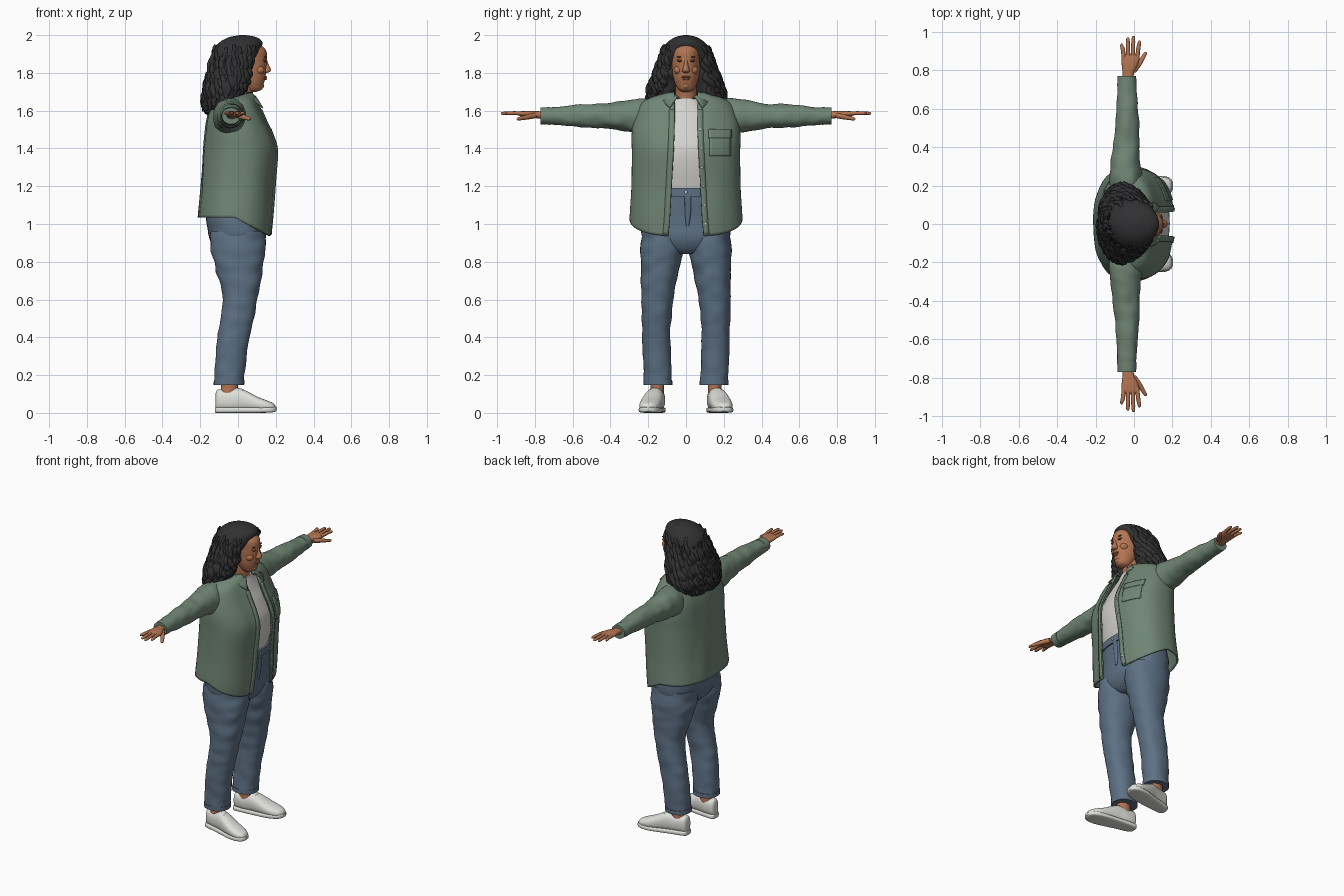
import bpy, bmesh, math, random
from mathutils import Vector, noise

random.seed(4)
if "Cube" in bpy.data.objects:
    bpy.data.objects.remove(bpy.data.objects["Cube"])


def material(name, r, g, b):
    m = bpy.data.materials.new(name)
    m.use_nodes = True
    m.diffuse_color = (r, g, b, 1)
    shader = next(n for n in m.node_tree.nodes if n.type == "BSDF_PRINCIPLED")
    shader.inputs["Base Color"].default_value = (r, g, b, 1)
    shader.inputs["Roughness"].default_value = 0.8
    return m


GREEN = material("sage green cloth", .16, .235, .175)
DENIM = material("blue denim", .11, .165, .235)
SKIN = material("brown skin", .46, .18, .085)
HAIR = material("black hair", .03, .03, .032)
WHITE = material("white leather", .74, .74, .7)
SHIRT = material("off white cotton", .66, .65, .62)
LIPS = material("rose brown lips", .33, .11, .07)


def finish(obj, mat, angle=50):
    obj.data.materials.append(mat)
    bpy.ops.object.select_all(action="DESELECT")
    obj.select_set(True)
    bpy.context.view_layer.objects.active = obj
    bpy.ops.object.shade_smooth_by_angle(angle=math.radians(angle))
    return obj


def mesh_object(name, bm, mat):
    bmesh.ops.recalc_face_normals(bm, faces=bm.faces)
    me = bpy.data.meshes.new(name)
    bm.to_mesh(me)
    bm.free()
    obj = bpy.data.objects.new(name, me)
    bpy.context.collection.objects.link(obj)
    return finish(obj, mat)


def grid(name, mat, rows, closed=False, thick=0):
    """Skin a list of point rows; closed rows become a capped tube."""
    bm = bmesh.new()
    vs = [[bm.verts.new(p) for p in row] for row in rows]
    n = len(rows[0])
    for a, b in zip(vs, vs[1:]):
        for j in range(n if closed else n - 1):
            k = (j + 1) % n
            bm.faces.new((a[j], a[k], b[k], b[j]))
    if closed:
        bm.faces.new(vs[0])
        bm.faces.new(vs[-1])
    obj = mesh_object(name, bm, mat)
    if thick:
        mod = obj.modifiers.new("thickness", "SOLIDIFY")
        mod.thickness, mod.offset = thick, 0
    return obj


def dense(keys, steps=5):
    """Smooth curve through key tuples."""
    out = []
    for i in range(len(keys) - 1):
        four = [keys[max(0, min(len(keys) - 1, i + d))] for d in (-1, 0, 1, 2)]
        for s in range(steps):
            t = s / steps
            out.append(tuple(b + t * ((c - a) / 2 + t * (a - 2.5 * b + 2 * c - d / 2
                       + t * (1.5 * (b - c) + (d - a) / 2))) for a, b, c, d in zip(*four)))
    return out + [keys[-1]]


def lookup(table, s):
    for a, b in zip(table, table[1:]):
        if s <= b[0]:
            t = max(0, (s - a[0]) / max(b[0] - a[0], 1e-6))
            return [p + (q - p) * t for p, q in zip(a, b)][1:]
    return table[-1][1:]


def power(v, e):
    return math.copysign(abs(v) ** e, v)


def loft(name, mat, axis, keys, square=2.0, folds=0, n=32, steps=5):
    """Keys: position on the axis, two centres, two radii."""
    rows = []
    for s, c, d, r, q in dense(keys, steps):
        row = []
        for j in range(n):
            a = math.tau * j / n
            u, v = power(math.cos(a), 2 / square), power(math.sin(a), 2 / square)
            k = 1 + folds * noise.noise(Vector((u, v, s * 13)) * 1.3)
            p, w = c + r * u * k, d + q * v * k
            row.append({"x": (s, p, w), "y": (p, s, w), "z": (p, w, s)}[axis])
        rows.append(row)
    return grid(name, mat, rows, True)


def blob(name, mat, place, size):
    bm = bmesh.new()
    bmesh.ops.create_uvsphere(bm, u_segments=16, v_segments=10, radius=1)
    bmesh.ops.scale(bm, vec=size, verts=bm.verts)
    bmesh.ops.translate(bm, vec=place, verts=bm.verts)
    return mesh_object(name, bm, mat)


# Head, neck and face
loft("head", SKIN, "z", [(1.7, .078, 0, .02, .02), (1.712, .08, 0, .045, .04), (1.74, .073, 0, .062, .056),
     (1.775, .06, 0, .085, .068), (1.82, .045, 0, .105, .075), (1.87, .04, 0, .113, .077),
     (1.92, .03, 0, .118, .077), (1.96, .02, 0, .09, .06)])
loft("neck", SKIN, "z", [(1.6, .0, 0, .08, .075), (1.66, .012, 0, .062, .057), (1.76, .03, 0, .06, .055)])
loft("nose", SKIN, "z", [(1.8, .146, 0, .008, .01), (1.807, .152, 0, .018, .02), (1.82, .152, 0, .022, .018),
     (1.845, .148, 0, .014, .011), (1.875, .146, 0, .006, .008)])
blob("upper_lip", LIPS, (.144, 0, 1.778), (.01, .024, .006))
blob("lower_lip", LIPS, (.142, 0, 1.768), (.011, .02, .007))
blob("chin", SKIN, (.118, 0, 1.732), (.02, .022, .018))
for side, label in ((1, "left"), (-1, "right")):
    blob(label + "_eye", HAIR, (.142, side * .032, 1.86), (.006, .012, .003))
    blob(label + "_eyelid", SKIN, (.139, side * .032, 1.867), (.01, .017, .006))
    blob(label + "_eyebrow", HAIR, (.143, side * .034, 1.884), (.005, .016, .0025))
    blob(label + "_cheek", SKIN, (.11, side * .04, 1.815), (.03, .024, .024))

# Hair: back, front, half width, face notch at each height
hair_shape = dense([(1.57, -.15, -.09, .1, 0), (1.6, -.18, -.02, .17, 0), (1.65, -.182, .04, .2, .08),
    (1.7, -.175, .07, .198, .1), (1.78, -.155, .09, .168, .05), (1.85, -.142, .11, .142, .05),
    (1.92, -.13, .135, .125, .02), (1.96, -.1, .13, .1, 0), (1.988, -.05, .1, .06, 0), (2, .01, .04, .012, 0)], 6)


def hair_point(a, z, out=0):
    back, front, w, notch = lookup(hair_shape, z)
    y = w * math.sin(a)
    x = (back + front) / 2 + (front - back) / 2 * math.cos(a)
    if math.cos(a) > 0:
        x -= notch * math.exp(-(y / .07) ** 2)
    return Vector((x + out * math.cos(a), y + out * math.sin(a), z))


def curly(p):
    rough = .016 * min(1, max(0, (1.97 - p.z) * 8))
    return p + rough * noise.noise_vector(p * 17)


grid("hair_mass", HAIR, [[curly(hair_point(math.tau * j / 72, r[0])) for j in range(72)] for r in hair_shape], True)

curls = bpy.data.curves.new("hair_curls", "CURVE")
curls.dimensions = "3D"
curls.bevel_depth, curls.bevel_resolution = .017, 2
for i in range(60):
    angle = .72 + (math.tau - 1.44) * i / 59
    top, low = random.uniform(1.84, 1.95), random.uniform(1.585, 1.66)
    if math.cos(angle) > .1:
        low += .05
    phase = random.uniform(0, math.tau)
    spline = curls.splines.new("POLY")
    spline.points.add(27)
    for k, point in enumerate(spline.points):
        t = k / 27
        wave = t * 20 + phase
        p = hair_point(angle + .06 * math.sin(wave), top + (low - top) * t, .006 * math.cos(wave))
        point.co = (*p, 1)
        point.radius = .25 + math.sin(math.pi * (.08 + t * .86)) * .8
locks = bpy.data.objects.new("hair_curls", curls)
bpy.context.collection.objects.link(locks)
finish_target = locks
bpy.ops.object.select_all(action="DESELECT")
locks.select_set(True)
bpy.context.view_layer.objects.active = locks
bpy.ops.object.convert(target="MESH")
finish(bpy.context.view_layer.objects.active, HAIR, 70)

# Shirt under the jacket
loft("shirt", SHIRT, "z", [(1.14, 0, 0, .14, .19), (1.2, .005, 0, .155, .21), (1.38, .018, 0, .168, .23),
     (1.5, .005, 0, .143, .21), (1.58, -.005, 0, .116, .17), (1.63, -.008, 0, .099, .11),
     (1.665, .008, 0, .072, .066)], 2.3, .02)

# Open jacket: back, front, half width, opening at each height
jacket_shape = dense([(.93, -.212, .172, .292, .095), (1.03, -.208, .18, .294, .085), (1.2, -.192, .19, .284, .076),
    (1.38, -.18, .203, .282, .066), (1.47, -.172, .18, .283, .062), (1.55, -.162, .142, .272, .06),
    (1.63, -.14, .108, .24, .06), (1.665, -.11, .092, .185, .06), (1.695, -.07, .08, .09, .06)], 6)
BOX = 2.4


def folds(y, z):
    return .007 * noise.noise(Vector((y * 12, z * 3, 2)))


def jacket_front(y, z, out=0):
    back, front, w, gap = lookup(jacket_shape, z)
    bulge = max(0, 1 - abs(y / w) ** BOX) ** (1 / BOX)
    return Vector(((back + front) / 2 + (front - back) / 2 * bulge + folds(y, z) + out, y, z))


def jacket_point(u, t):
    turn = math.cos(.2 + (math.tau - .4) * u)
    hem = 1.035 - .1 * max(0, turn) ** .8
    z = hem + t * (1.695 - hem)
    back, front, w, gap = lookup(jacket_shape, z)
    start = math.asin((gap / w) ** (BOX / 2))
    a = start + (math.tau - 2 * start) * u
    y = w * power(math.sin(a), 2 / BOX)
    x = (back + front) / 2 + (front - back) / 2 * power(math.cos(a), 2 / BOX)
    return (x + folds(y, z), y, z)


grid("jacket_body", GREEN, [[jacket_point(u / 80, t / 50) for u in range(81)] for t in range(51)], thick=.01)


def patch(name, y0, y1, z0, z1, out=.01):
    ys = [y0 + (y1 - y0) * i / 8 for i in range(9)]
    zs = [z0 + (z1 - z0) * i / 12 for i in range(13)]
    grid(name, GREEN, [[jacket_front(y, z, out) for y in ys] for z in zs], thick=.008)


patch("chest_pocket", .125, .235, 1.36, 1.49, .007)
patch("pocket_flap", .12, .24, 1.455, 1.5)
for side, label in ((1, "left"), (-1, "right")):
    rows = []
    for i in range(41):
        z = .945 + i * .0165
        gap = lookup(jacket_shape, z)[3]
        rows.append([jacket_front(side * (gap + d), z, .007) for d in (0, .015, .03)])
    grid(label + "_placket", GREEN, rows, thick=.006)
for i in range(6):
    z = 1 + i * .1
    blob("button", SHIRT, jacket_front(lookup(jacket_shape, z)[3] + .015, z, .011), (.003, .006, .006))

# Folded collar
collar = [[], [], []]
for j in range(41):
    a = .5 + (math.tau - 1) * j / 40
    c, s, f = math.cos(a), math.sin(a), max(0, math.cos(a))
    collar[0].append((.008 + .08 * c, .075 * s, 1.69 - .03 * f))
    collar[1].append((.005 + .1 * c, .095 * s, 1.71 - .04 * f))
    collar[2].append((-.005 + .155 * c, .125 * s + math.copysign(.03 * f, s), 1.68 - .085 * f * f))
grid("jacket_collar", GREEN, collar, thick=.008)

# Arms and hands
for side, label in ((1, "left"), (-1, "right")):
    def arm(part, mat, keys, *rest, **more):
        loft(label + "_" + part, mat, "y", [(side * k[0], *k[1:]) for k in keys], *rest, **more)

    arm("sleeve", GREEN, [(.14, -.04, 1.57, .07, .085), (.22, -.045, 1.568, .085, .098), (.3, -.045, 1.572, .08, .086),
        (.42, -.04, 1.572, .068, .066), (.56, -.035, 1.572, .059, .06), (.7, -.037, 1.572, .05, .046),
        (.765, -.037, 1.572, .046, .043)], 2.1, .09, n=40, steps=8)
    arm("cuff", GREEN, [(.72, -.037, 1.572, .051, .047), (.77, -.037, 1.572, .048, .044)])
    arm("palm", SKIN, [(.74, -.035, 1.575, .03, .022), (.785, -.03, 1.578, .03, .019), (.83, -.022, 1.582, .042, .017),
        (.87, -.018, 1.583, .046, .014), (.885, -.018, 1.583, .04, .008)], 2.3)
    for finger, x, tip, y in (("index", .016, .028, .956), ("middle", -.007, -.003, .98),
                              ("ring", -.03, -.032, .972), ("little", -.052, -.064, .94)):
        arm(finger + "_finger", SKIN, [(.85, x, 1.584, .011, .011), (.91, (x + tip) / 2, 1.587, .011, .01),
            (y - .012, tip, 1.586, .009, .008), (y, tip, 1.585, .003, .003)], n=12)
    arm("thumb", SKIN, [(.79, -.005, 1.575, .016, .014), (.83, .022, 1.568, .017, .014), (.865, .045, 1.561, .013, .011),
        (.888, .058, 1.557, .01, .009), (.897, .061, 1.556, .003, .003)], n=14)

# Jeans
loft("jeans_seat", DENIM, "z", [(.84, 0, 0, .09, .06), (.87, -.002, 0, .125, .17), (.93, -.003, 0, .15, .232),
     (1.02, -.01, 0, .158, .236), (1.1, -.005, 0, .16, .225), (1.19, .005, 0, .156, .21)], 2.3, .02, n=48)
loft("waistband", DENIM, "z", [(1.145, .003, 0, .164, .222), (1.19, .006, 0, .162, .216)], 2.3, n=48)
loft("jeans_fly", DENIM, "z", [(.99, .143, .008, .01, .008), (1.06, .15, .01, .01, .016), (1.15, .16, .01, .008, .017)])
blob("waist_button", SHIRT, (.169, 0, 1.168), (.004, .008, .008))

for side, label in ((1, "left"), (-1, "right")):
    def leg(part, mat, axis, keys, *rest, **more):
        place = (lambda k: (k[0], k[1], side * k[2], *k[3:])) if axis == "z" else (lambda k: (k[0], side * k[1], *k[2:]))
        loft(label + "_" + part, mat, axis, [place(k) for k in keys], *rest, **more)

    leg("trouser_leg", DENIM, "z", [(.15, -.048, .148, .078, .073), (.25, -.042, .152, .081, .074), (.4, -.024, .157, .086, .074),
        (.5, -.005, .156, .088, .078), (.62, .012, .15, .094, .086), (.76, .007, .137, .125, .102),
        (.86, .002, .127, .143, .112), (.96, -.003, .122, .145, .11)], 2.2, .06, n=40, steps=8)
    leg("trouser_hem", DENIM, "z", [(.148, -.048, .148, .081, .076), (.175, -.047, .149, .081, .076)], 2.2)
    leg("ankle", SKIN, "z", [(.08, -.05, .152, .05, .038), (.13, -.045, .152, .045, .036), (.2, -.045, .152, .046, .04)])
    # Trainers: upper, sole and laces
    leg("shoe", WHITE, "x", [(-.118, .147, .062, .022, .042), (-.105, .148, .068, .036, .056), (-.05, .155, .066, .044, .056),
        (0, .165, .07, .048, .062), (.045, .175, .062, .053, .054), (.1, .186, .047, .056, .04),
        (.15, .194, .037, .052, .03), (.185, .198, .03, .036, .022), (.198, .2, .025, .014, .012)], 2.4)
    leg("shoe_sole", WHITE, "x", [(-.122, .147, .015, .024, .014), (-.105, .148, .015, .04, .015), (-.03, .16, .015, .048, .015),
        (.04, .174, .015, .055, .015), (.1, .186, .015, .06, .015), (.155, .195, .016, .055, .015),
        (.19, .199, .018, .038, .014), (.204, .201, .02, .014, .01)], 4)
    for i in range(4):
        blob(label + "_lace", WHITE, (.025 + i * .022, side * (.171 + i * .005), .118 - i * .012), (.005, .028, .008))
